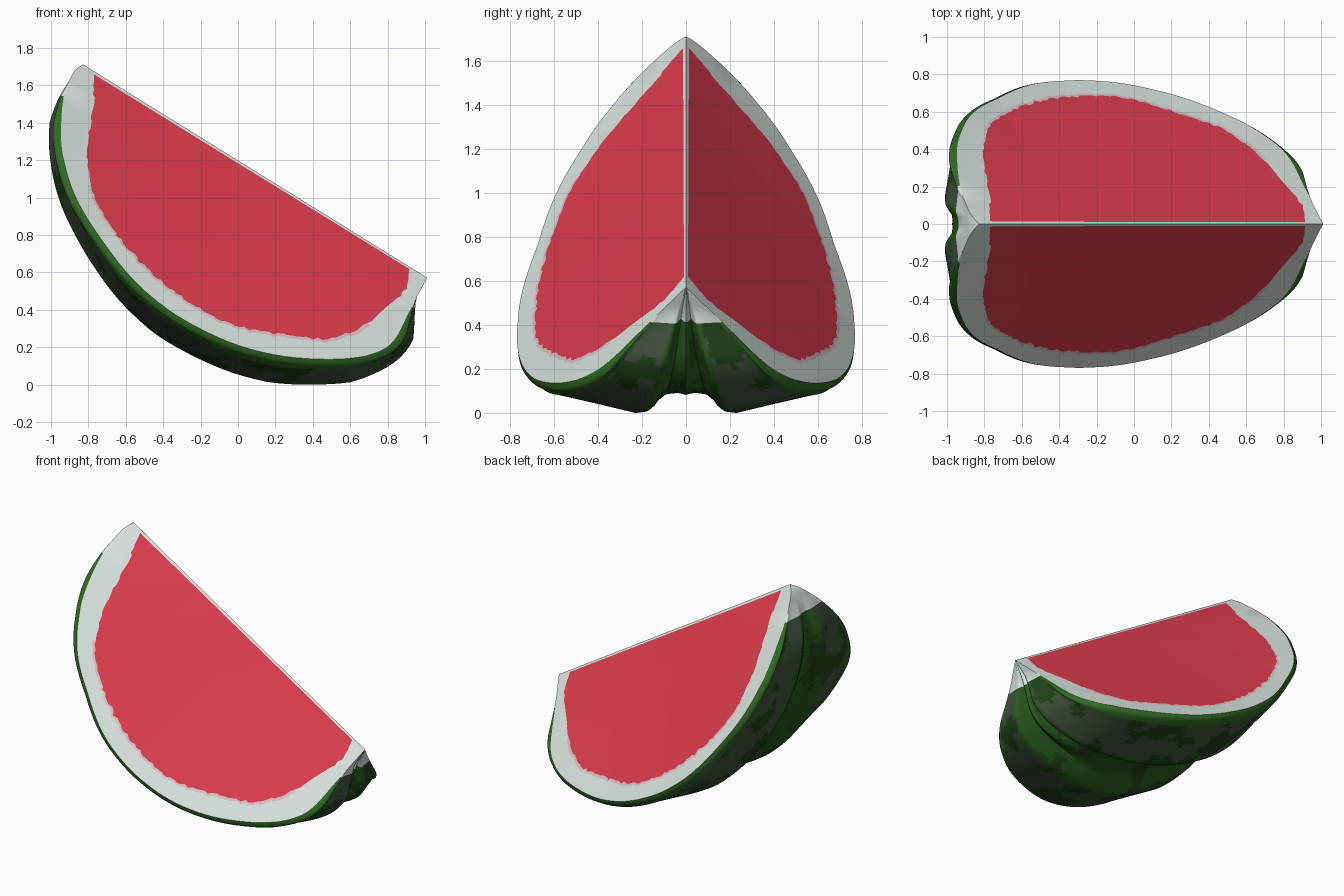
import bpy, bmesh, math, random
from mathutils import Vector, noise

if "Cube" in bpy.data.objects:
    bpy.data.objects.remove(bpy.data.objects["Cube"])

random.seed(4)
N = 110                      # stations along the profiles
CX, CZ = 0.08, 1.15          # middle of the ridge line


def depth(x, z):             # distance below the ridge line
    return max(0.0, -0.527 * (x - CX) - 0.85 * (z - CZ))


def along(x, z):
    return 0.85 * (x - CX) - 0.527 * (z - CZ)


def lerp_table(tab, t):
    if t <= tab[0][0]:
        return tab[0][1]
    for (a, va), (b, vb) in zip(tab, tab[1:]):
        if t <= b:
            f = (t - a) / (b - a)
            return va + (vb - va) * f
    return tab[-1][1]


def half_width(x, z):        # sideways reach of a cut face, flaring at the ends
    k = lerp_table([(-1.05, 1.03), (-.9, .97), (-.5, .9), (0, .875), (.5, .885), (1, .92)], along(x, z))
    return k * depth(x, z)


def smooth_path(pts, n):
    """Catmull-Rom curve through the points, evenly resampled."""
    p = [Vector(q) for q in pts]
    p = [2 * p[0] - p[1]] + p + [2 * p[-1] - p[-2]]
    d = []
    for i in range(1, len(p) - 2):
        a, b, c, e = p[i - 1:i + 3]
        for j in range(20):
            t = j / 20
            d.append(0.5 * (2 * b + (c - a) * t + (2 * a - 5 * b + 4 * c - e) * t * t
                            + (3 * b - a - 3 * c + e) * t ** 3))
    d.append(p[-2])
    run = [0.0]
    for a, b in zip(d, d[1:]):
        run.append(run[-1] + (b - a).length)
    out, k = [], 0
    for i in range(n):
        s = run[-1] * i / (n - 1)
        while k < len(d) - 2 and run[k + 1] < s:
            k += 1
        out.append(d[k].lerp(d[k + 1], min(1, (s - run[k]) / (run[k + 1] - run[k]))))
    return out


# outer edge of a cut face and edge of the red flesh, as seen from the front
edge = smooth_path([(-.84, 1.72), (-.89, 1.68), (-.94, 1.56), (-.957, 1.4), (-.95, 1.25), (-.9, 1.06),
                    (-.8, .87), (-.6, .6), (-.4, .42), (-.2, .3), (0, .215), (.2, .165), (.4, .145),
                    (.6, .15), (.75, .19), (.83, .255), (.9, .39), (1.0, .58)], N)
flesh = smooth_path([(-.78, 1.666), (-.785, 1.5), (-.82, 1.25), (-.79, 1.05), (-.7, .87), (-.5, .63),
                     (-.2, .405), (0, .32), (.3, .265), (.5, .26), (.68, .34), (.8, .44), (.88, .51),
                     (.905, .626)], N)
for i in range(2, N - 2):
    flesh[i] += Vector((random.uniform(-.007, .007), random.uniform(-.007, .007)))

# materials
COLOURS = [("red_flesh", (.73, .045, .076)), ("pale_rind", (.70, .78, .73)), ("pink_rind", (.72, .53, .56)),
           ("green_rim", (.030, .140, .018)), ("dark_green_skin", (.016, .060, .011)),
           ("grey_green_skin", (.054, .090, .048)), ("green_skin", (.022, .105, .013))]
mats = []
for name, c in COLOURS:
    m = bpy.data.materials.new(name)
    m.diffuse_color = (*c, 1)
    m.use_nodes = True
    m.node_tree.nodes["Principled BSDF"].inputs["Base Color"].default_value = m.diffuse_color
    mats.append(m)
RED, WHITE, PINK, RIM, DARK, GREY, GREEN = range(7)

bm = bmesh.new()


def face(vs, mat, smooth=False):
    f = bm.faces.new(vs)
    f.material_index = mat
    f.smooth = smooth


# two cut faces: pale ring, pink ring, red flesh in rows up to the ridge strip
ROWS = 6
for side in (-1, 1):
    def row(pts):
        return [bm.verts.new((p.x, side * half_width(p.x, p.y), p.y)) for p in pts]
    e = row(edge)
    pk = row([f.lerp(g, .13) for f, g in zip(flesh, edge)])
    top = [flesh[0].lerp(flesh[-1], i / (N - 1)) for i in range(N)]
    red = [row([f.lerp(t, k / ROWS) for f, t in zip(flesh, top)]) for k in range(ROWS + 1)]
    ridge = row([edge[0].lerp(edge[-1], i / (N - 1)) for i in range(N)])
    for i in range(N - 1):
        face((e[i], e[i + 1], pk[i + 1], pk[i]), WHITE, True)
        face((pk[i], pk[i + 1], red[0][i + 1], red[0][i]), PINK if .2 < i / N < .85 else WHITE, True)
        for a, b in zip(red, red[1:]):
            face((a[i], a[i + 1], b[i + 1], b[i]), RED, True)
        face((red[-1][i], red[-1][i + 1], ridge[i + 1], ridge[i]), WHITE, True)
    face((e[0], pk[0], red[0][0]), WHITE)
    face((e[-1], pk[-1], red[0][-1]), WHITE)

# lumpy skin with two long ridges and a trough between them
BULGE = [(0, .06), (.06, .055), (.14, .065), (.22, .11), (.3, .145), (.36, .15), (.6, .11),
         (.85, .07), (1, .05)]
ALONG = [(-1, .42), (-.9, .48), (-.5, .75), (0, .97), (.6, 1), (.95, .85), (1.15, .5)]
half = [.05, .1, .14, .18, .22, .26, .3, .33, .36, .4, .44, .48, .52, .56, .6, .64, .68, .72, .76, .8,
        .84, .88, .92, .955, .98, .997, 1]
S = [-s for s in reversed(half)] + [0] + half
grid = []
for i, p in enumerate(edge):
    t = (edge[min(i + 1, N - 1)] - edge[max(i - 1, 0)]).normalized()
    out = Vector((t.y, -t.x))
    n, u = depth(p.x, p.y), along(p.x, p.y)
    grow = max(0, min(1, (n - .13) / .2))
    line = []
    for s in S:
        a = abs(s)
        d = lerp_table(BULGE, a) * lerp_table(ALONG, u) * grow
        if a > .85:          # rounded skin rim beside the cut face
            rim = lerp_table([(.85, .03), (.955, .042), (.98, .036), (.997, .024), (1, 0)], a) * grow
            d = 0 if a == 1 else max(rim, d if a < .95 else 0)
        if u > .7:           # deeper furrow at the low end
            d -= .06 * min(1, (u - .7) / .3) * max(0, 1 - abs(a - .15) / .12) * min(1, n / .3)
        q = p + out * d
        line.append(bm.verts.new((q.x, s * half_width(p.x, p.y), q.y)))
    grid.append(line)
for i in range(N - 1):
    n = depth(*((edge[i] + edge[i + 1]) / 2))
    for j in range(len(S) - 1):
        vs = (grid[i][j], grid[i + 1][j], grid[i + 1][j + 1], grid[i][j + 1])
        c = sum((v.co for v in vs), Vector()) / 4
        a = abs(S[j] + S[j + 1]) / 2
        spot = noise.noise(c * 5) + .4 * noise.noise(c * 13)
        if n < .19:
            mat = WHITE
        elif a > .93:
            mat = RIM
        elif a > .36:
            mat = DARK if spot > .2 else GREY
        else:
            mat = DARK if spot > .25 else GREEN
        face(vs, mat, True)

bmesh.ops.remove_doubles(bm, verts=bm.verts, dist=.0005)
bmesh.ops.dissolve_degenerate(bm, edges=bm.edges, dist=.0001)
bmesh.ops.recalc_face_normals(bm, faces=bm.faces)
low = min(v.co.z for v in bm.verts)
mid = (min(v.co.x for v in bm.verts) + max(v.co.x for v in bm.verts)) / 2
bmesh.ops.translate(bm, verts=bm.verts, vec=(-mid, 0, -low))

# split the closed wedge into named parts
for name, keep in (("flesh", {RED}), ("pale_rind", {WHITE, PINK}), ("skin", {RIM, DARK, GREY, GREEN})):
    part = bm.copy()
    bmesh.ops.delete(part, geom=[f for f in part.faces if f.material_index not in keep], context='FACES')
    me = bpy.data.meshes.new(name)
    part.to_mesh(me)
    part.free()
    for m in mats:
        me.materials.append(m)
    ob = bpy.data.objects.new(name, me)
    bpy.context.collection.objects.link(ob)
    bpy.context.view_layer.objects.active = ob
    bpy.ops.object.select_all(action='DESELECT')
    ob.select_set(True)
    bpy.ops.object.shade_smooth_by_angle(angle=math.radians(50))
bm.free()
